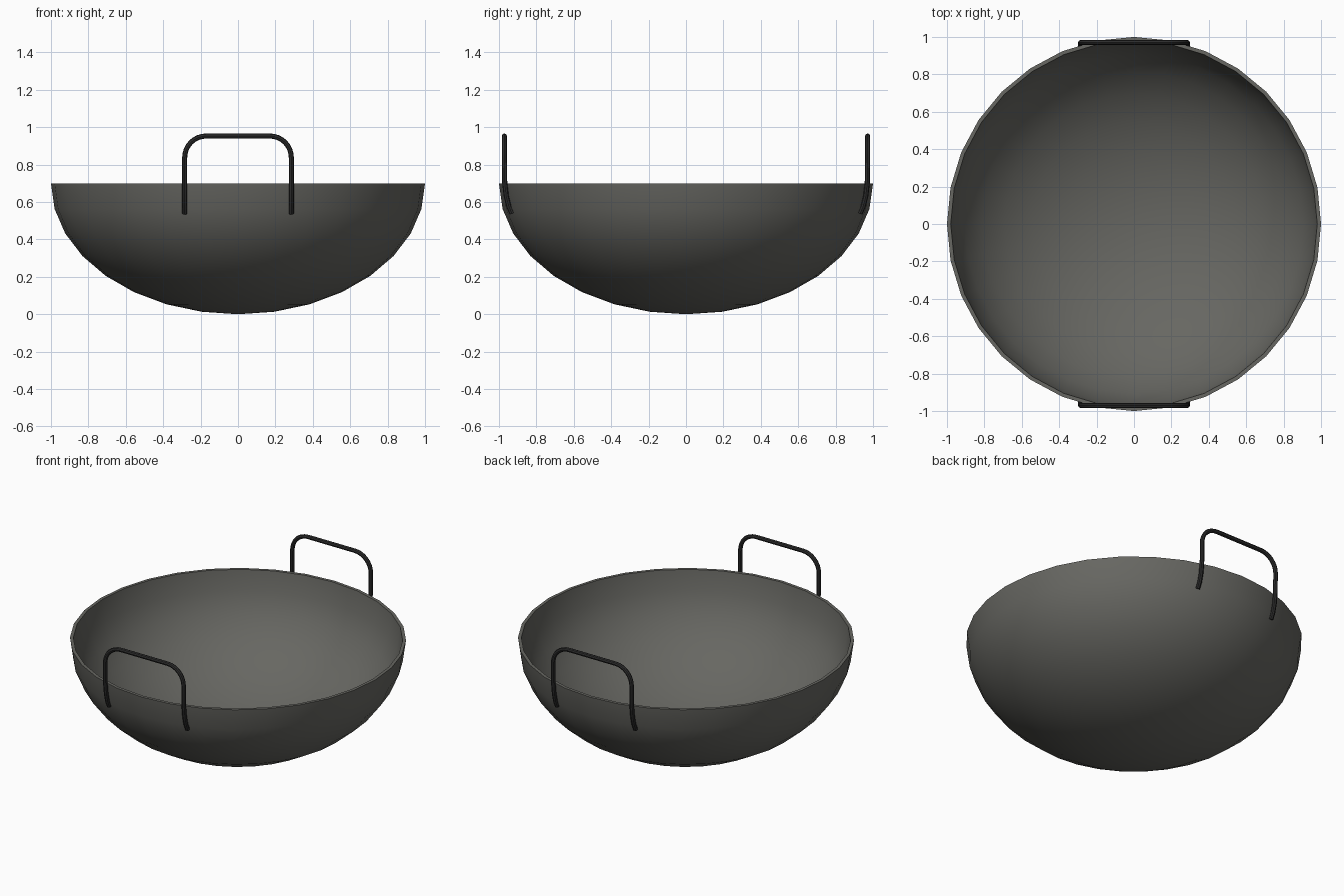
import bpy, bmesh, math

if "Cube" in bpy.data.objects:
    bpy.data.objects.remove(bpy.data.objects["Cube"])


def material(name, colour):
    m = bpy.data.materials.new(name)
    m.diffuse_color = (*colour, 1)
    m.use_nodes = True
    m.node_tree.nodes["Principled BSDF"].inputs["Base Color"].default_value = m.diffuse_color
    return m


bowl_mat = material("dark_steel", (0.135, 0.135, 0.122))
handle_mat = material("black_iron", (0.026, 0.026, 0.026))


def smooth(ob):
    bpy.ops.object.select_all(action='DESELECT')
    ob.select_set(True)
    bpy.context.view_layer.objects.active = ob
    bpy.ops.object.shade_smooth_by_angle(angle=math.radians(40))


# Bowl: double-walled half-ellipsoid, revolved in 32 steps
SEG, RINGS, H, T = 32, 8, 0.70, 0.02
angles = [math.pi / 2 * k / RINGS for k in range(RINGS + 1)]
profile = [(math.sin(a), H - H * math.cos(a)) for a in angles]
profile += [((1 - T) * math.sin(a), H - (H - T) * math.cos(a)) for a in reversed(angles)]

bm = bmesh.new()
verts = [bm.verts.new((r, 0, z)) for r, z in profile]
edges = [bm.edges.new(pair) for pair in zip(verts, verts[1:])]
bmesh.ops.spin(bm, geom=verts + edges, cent=(0, 0, 0), axis=(0, 0, 1),
               angle=2 * math.pi, steps=SEG, use_duplicate=False)
bmesh.ops.remove_doubles(bm, verts=bm.verts, dist=0.0005)
bmesh.ops.recalc_face_normals(bm, faces=bm.faces)
mesh = bpy.data.meshes.new("bowl")
bm.to_mesh(mesh)
bm.free()
bowl = bpy.data.objects.new("bowl", mesh)
bpy.context.collection.objects.link(bowl)
mesh.materials.append(bowl_mat)
smooth(bowl)

# Handles: bent rods whose feet follow the bowl wall
HX, HY, TOP, R = 0.285, 0.971, 0.953, 0.115
half = [(HX, 0.930, 0.538), (HX, 0.947, 0.575), (HX, 0.961, 0.63), (HX, 0.969, 0.70)]
for i in range(9):
    a = math.pi / 2 * i / 8
    half.append((HX - R + R * math.cos(a), HY, TOP - R + R * math.sin(a)))
path = half + [(-x, y, z) for x, y, z in reversed(half)]


def handle(name, side):
    cu = bpy.data.curves.new(name, 'CURVE')
    cu.dimensions = '3D'
    cu.bevel_depth = 0.0135
    cu.bevel_resolution = 2
    cu.use_fill_caps = True
    sp = cu.splines.new('POLY')
    sp.points.add(len(path) - 1)
    for p, (x, y, z) in zip(sp.points, path):
        p.co = (x, y * side, z, 1)
    ob = bpy.data.objects.new(name, cu)
    bpy.context.collection.objects.link(ob)
    bpy.ops.object.select_all(action='DESELECT')
    ob.select_set(True)
    bpy.context.view_layer.objects.active = ob
    bpy.ops.object.convert(target='MESH')
    ob = bpy.context.view_layer.objects.active
    ob.data.materials.clear()
    ob.data.materials.append(handle_mat)
    smooth(ob)


handle("front_handle", -1)
handle("back_handle", 1)
